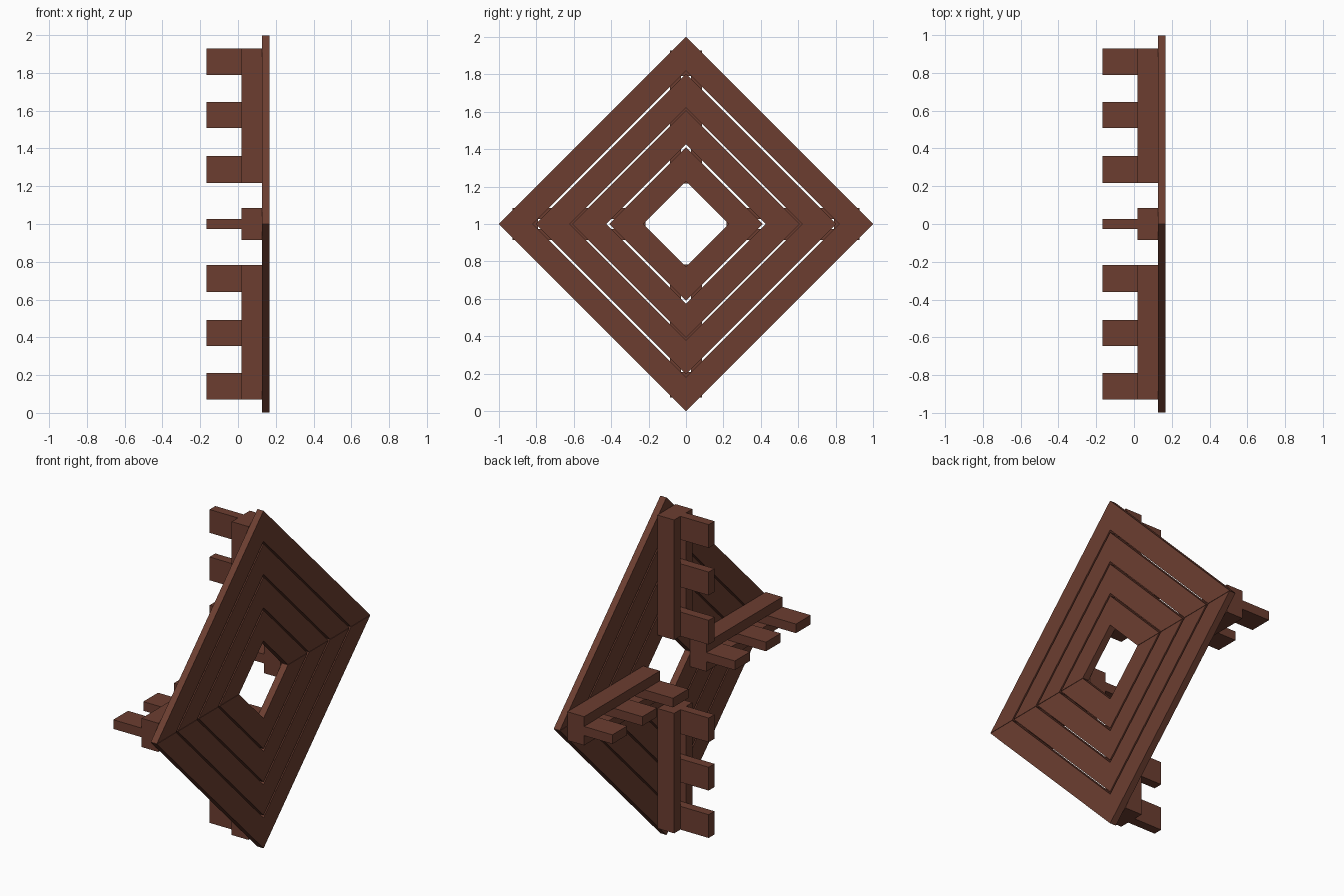
import bpy, math
from mathutils import Matrix, Vector

if "Cube" in bpy.data.objects:
    bpy.data.objects.remove(bpy.data.objects["Cube"])

brown = bpy.data.materials.new("dark brown wood")
brown.diffuse_color = (0.15, 0.048, 0.03, 1)
brown.use_nodes = True
brown.node_tree.nodes["Principled BSDF"].inputs["Base Color"].default_value = brown.diffuse_color

CENTRE = Vector((0, 0, 1))
BACK, BEAM_BACK, BOARD_BACK, FACE = -0.1675, 0.018, 0.1275, 0.1675


def prism(name, profile, x0, x1, turn):
    """Extrude a (y, z) profile along x, then turn it about the panel centre."""
    n = len(profile)
    verts = [(x, y, z) for x in (x0, x1) for y, z in profile]
    faces = [tuple(range(n))[::-1], tuple(range(n, 2 * n))]
    faces += [(i, (i + 1) % n, n + (i + 1) % n, n + i) for i in range(n)]
    mesh = bpy.data.meshes.new(name)
    mesh.from_pydata(verts, [], faces)
    mesh.transform(Matrix.Translation(CENTRE) @ Matrix.Rotation(turn * math.pi / 2, 4, 'X'))
    mesh.materials.append(brown)
    obj = bpy.data.objects.new(name, mesh)
    bpy.context.collection.objects.link(obj)
    # consistent outward normals
    import bmesh
    bm = bmesh.new()
    bm.from_mesh(mesh)
    bmesh.ops.recalc_face_normals(bm, faces=bm.faces)
    bm.to_mesh(mesh)
    bm.free()


def rect(y0, y1, z0, z1):
    return [(y0, z0), (y1, z0), (y1, z1), (y0, z1)]


for turn in range(4):
    # mitred boards forming four nested diamonds
    for k in range(4):
        outer = 1.0 - 0.1965 * k
        inner = outer - 0.181
        g = 0.001
        prism("mitred_board", [(g, outer - g), (outer - g, g), (inner - g, g), (g, inner - g)],
              BOARD_BACK, FACE, turn)
    # twin beams behind each mitre
    for y0, y1 in ((-0.085, -0.027), (0.027, 0.085)):
        prism("support_beam", rect(y0, y1, 0.2175, 0.928), BEAM_BACK, BOARD_BACK, turn)
    # three pegs clamped between the beams
    for z0, z1 in ((0.2175, 0.361), (0.509, 0.647), (0.79, 0.928)):
        prism("rear_peg", rect(-0.027, 0.027, z0, z1), BACK, BOARD_BACK, turn)
